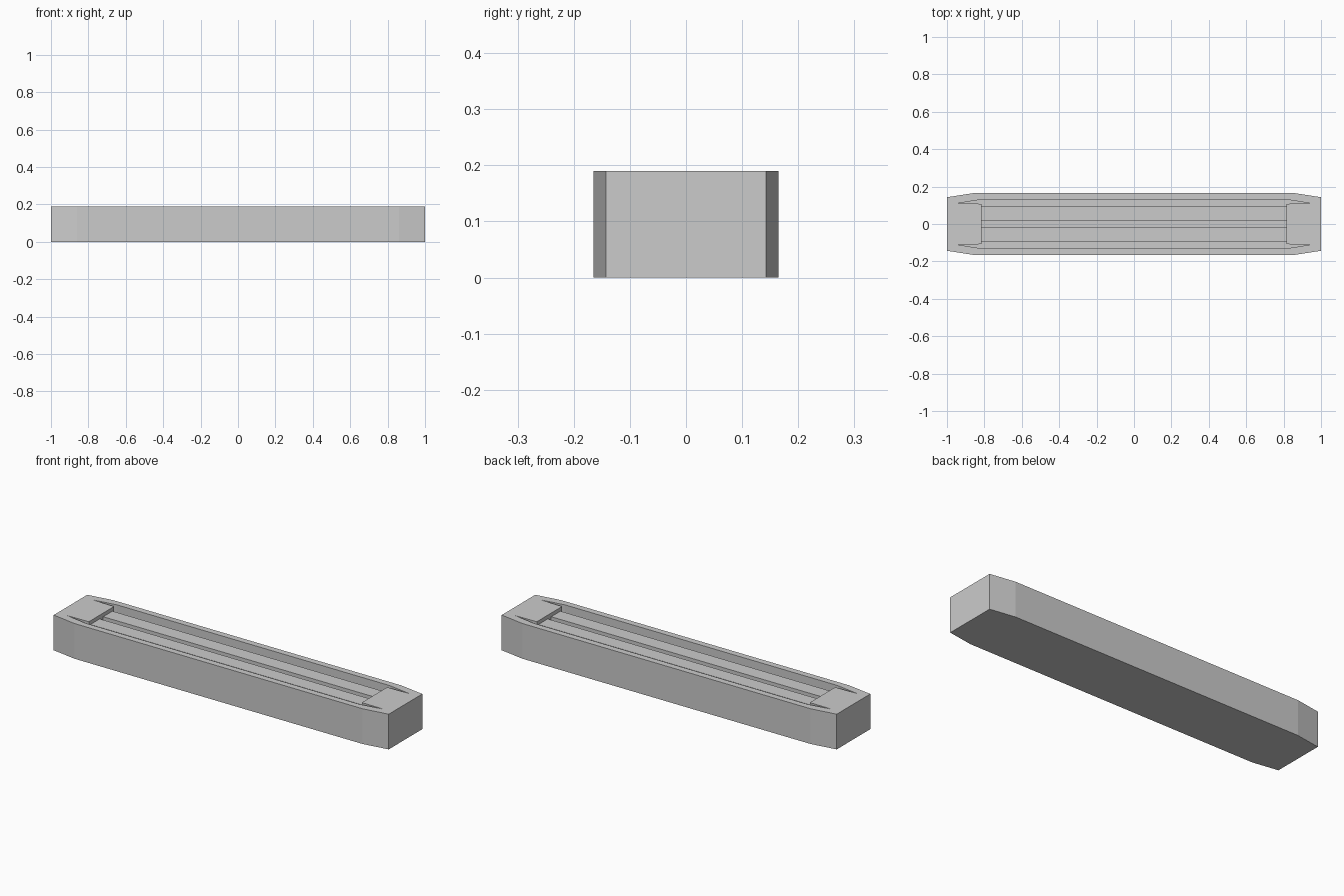
import bpy, bmesh

if "Cube" in bpy.data.objects:
    bpy.data.objects.remove(bpy.data.objects["Cube"])

HEIGHT = 0.19
DECK = 0.17
FLOOR = 0.145


def prism(name, outline, z0, z1):
    """Closed flat-sided solid from a plan outline."""
    bm = bmesh.new()
    face = bm.faces.new([bm.verts.new((x, y, z0)) for x, y in outline])
    top = bmesh.ops.extrude_face_region(bm, geom=[face])["geom"]
    for v in top:
        if isinstance(v, bmesh.types.BMVert):
            v.co.z = z1
    bmesh.ops.recalc_face_normals(bm, faces=bm.faces)
    mesh = bpy.data.meshes.new(name)
    bm.to_mesh(mesh)
    bm.free()
    obj = bpy.data.objects.new(name, mesh)
    bpy.context.collection.objects.link(obj)
    return obj


def four_way(quarter):
    """Mirror the +x +y quarter of an outline into a full loop."""
    right = quarter + [(x, -y) for x, y in reversed(quarter)]
    return right + [(-x, -y) for x, y in right]


# Hull with tapered ends
hull = prism("hull", four_way([(0.86, 0.165), (1.0, 0.143)]), 0, HEIGHT)

# Sunken bay, with side channels running to points beside the end blocks
bay = prism("bay_cutter",
            four_way([(0.815, 0.131), (0.945, 0.110), (0.815, 0.108)]),
            FLOOR, HEIGHT + 0.1)
bay.hide_render = True
bay.hide_set(True)
cut = hull.modifiers.new("bay", "BOOLEAN")
cut.operation = "DIFFERENCE"
cut.solver = "EXACT"
cut.object = bay

# Two long deck planks separated by a narrow central gap
for side, label in ((1, "back"), (-1, "front")):
    plank = [(-0.815, side * 0.015), (0.815, side * 0.015),
             (0.815, side * 0.094), (-0.815, side * 0.094)]
    prism(label + "_deck_plank", plank, FLOOR, DECK)
